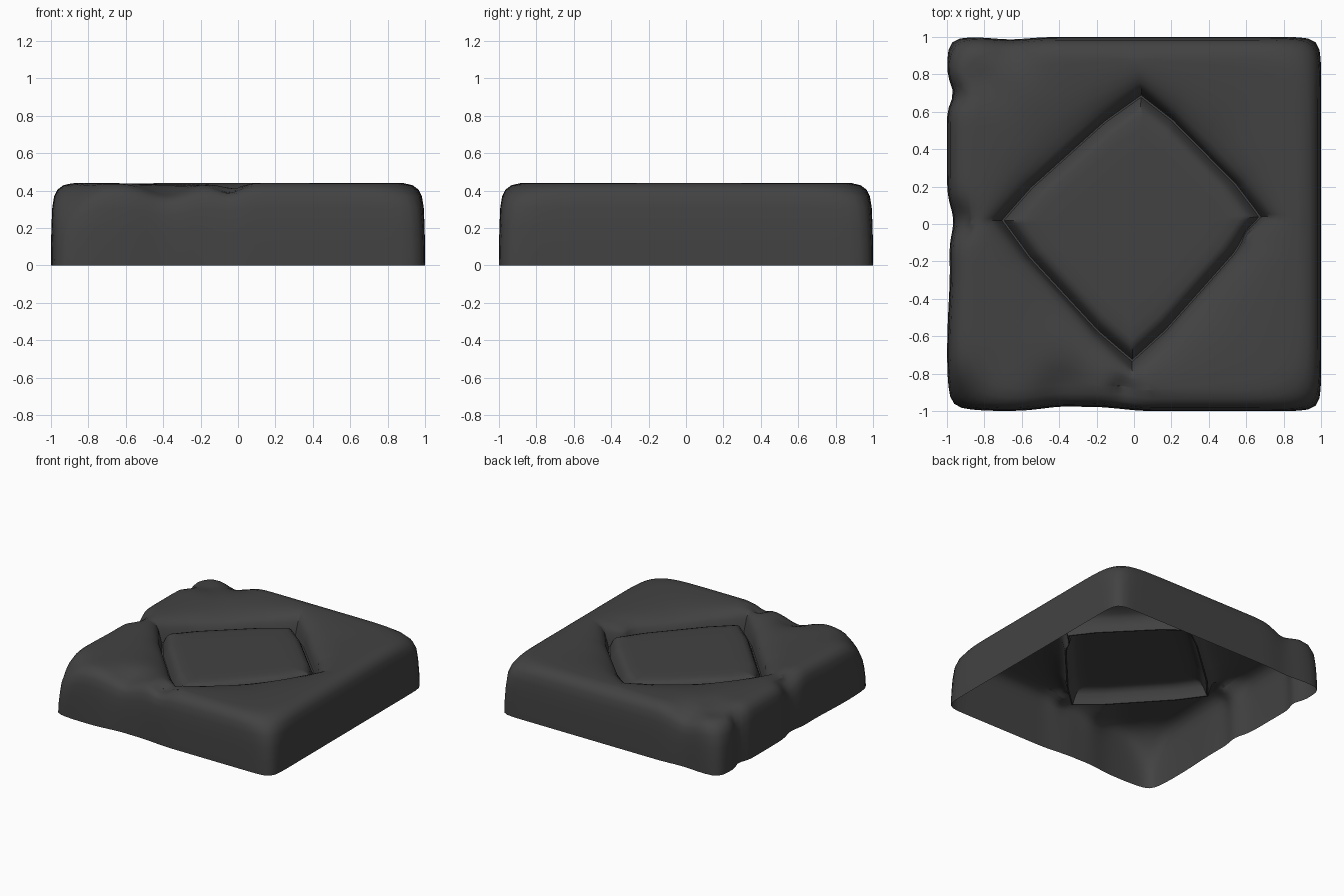
import bpy, bmesh, math
from mathutils import Vector

cube = bpy.data.objects.get("Cube")
if cube:
    bpy.data.objects.remove(cube)

SEGMENTS = 192
DIAMOND = [Vector(p) for p in ((0.71, 0.04), (0.04, 0.72), (-0.74, 0.02), (-0.01, -0.77))]
BULGE = 0.055  # how far the diamond's sides swell beyond straight lines

# Rings from the middle of the panel, through the groove, to the open lower rim:
# (blend from diamond to square, scale, height, corner sharpness)
RINGS = [
    (0, 0.25, 0.375, 8), (0, 0.5, 0.375, 8), (0, 0.7, 0.374, 8), (0, 0.8, 0.37, 8),
    (0, 0.85, 0.36, 8), (0, 0.89, 0.335, 8), (0, 0.92, 0.295, 8), (0, 0.94, 0.265, 8),
    (0, 0.957, 0.265, 8), (0, 0.975, 0.31, 8), (0, 1, 0.365, 8), (0.05, 1, 0.388, 8),
    (0.12, 1, 0.41, 8), (0.24, 1, 0.427, 8), (0.4, 0.98, 0.436, 8), (0.6, 0.96, 0.44, 8),
    (0.8, 0.94, 0.44, 8), (1, 0.89, 0.439, 8), (1, 0.935, 0.428, 9), (1, 0.965, 0.405, 10),
    (1, 0.983, 0.37, 13), (1, 0.993, 0.31, 17), (1, 0.997, 0.22, 20), (1, 1, 0.11, 22),
    (1, 1, 0, 24),
]

# Soft dents and folds: (centre x, centre y, radius, push x, push y, push z)
DENTS = [
    (-0.98, 0.02, 0.10, 0.03, 0, -0.07),
    (-1.00, -0.25, 0.25, 0.015, 0, 0),
    (-0.98, 0.70, 0.07, 0.035, 0, -0.05),
    (-0.82, 0.78, 0.11, 0, 0, -0.04),
    (-0.66, 0.95, 0.13, 0, -0.015, -0.06),
    (-0.98, -0.98, 0.16, 0.01, 0.01, -0.10),
    (-0.05, -0.90, 0.08, 0, 0.02, -0.05),
    (-0.38, -0.92, 0.15, 0, 0.03, -0.06),
    (-0.18, -0.95, 0.12, 0, 0.02, 0),
    (0.66, -0.08, 0.06, -0.04, 0.01, -0.02),
]


def diamond_point(t):
    k = int(t * 4) % 4
    f = t * 4 % 1
    swell = 1 + BULGE * min(1, 4 * min(f, 1 - f))
    return DIAMOND[k].lerp(DIAMOND[(k + 1) % 4], f) * swell


def square_point(t, power):
    a = t * math.tau
    c, s = math.cos(a), math.sin(a)
    r = (abs(c) ** power + abs(s) ** power) ** (-1 / power)
    return Vector((c * r, s * r))


def crumple(p):
    """Apply the dents; the lower rim stays on the ground."""
    out = p.copy()
    lift = min(1, p.z / 0.3)
    for x, y, radius, dx, dy, dz in DENTS:
        w = math.exp(-((p.x - x) ** 2 + (p.y - y) ** 2) / radius ** 2)
        out += Vector((dx, dy, dz * lift)) * w
    return out


# Draped cover with a grooved diamond panel, open underneath
bm = bmesh.new()
loops = []
for blend, scale, z, power in RINGS:
    loop = []
    for i in range(SEGMENTS):
        t = i / SEGMENTS
        p = diamond_point(t).lerp(square_point(t, power), blend) * scale
        loop.append(bm.verts.new(crumple(Vector((p.x, p.y, z)))))
    loops.append(loop)

centre = bm.verts.new((0, 0, 0.375))
for i in range(SEGMENTS):
    j = (i + 1) % SEGMENTS
    bm.faces.new((centre, loops[0][i], loops[0][j]))
    for inner, outer in zip(loops, loops[1:]):
        bm.faces.new((inner[i], outer[i], outer[j], inner[j]))

mesh = bpy.data.meshes.new("draped_cover")
bm.to_mesh(mesh)
bm.free()
cover = bpy.data.objects.new("draped_cover", mesh)
bpy.context.collection.objects.link(cover)

# Dark grey cloth
mat = bpy.data.materials.new("charcoal_cloth")
mat.use_nodes = True
colour = (0.055, 0.055, 0.055, 1)
mat.diffuse_color = colour
mat.node_tree.nodes["Principled BSDF"].inputs["Base Color"].default_value = colour
mesh.materials.append(mat)

bpy.ops.object.select_all(action='DESELECT')
cover.select_set(True)
bpy.context.view_layer.objects.active = cover
bpy.ops.object.shade_smooth_by_angle(angle=math.radians(50))
